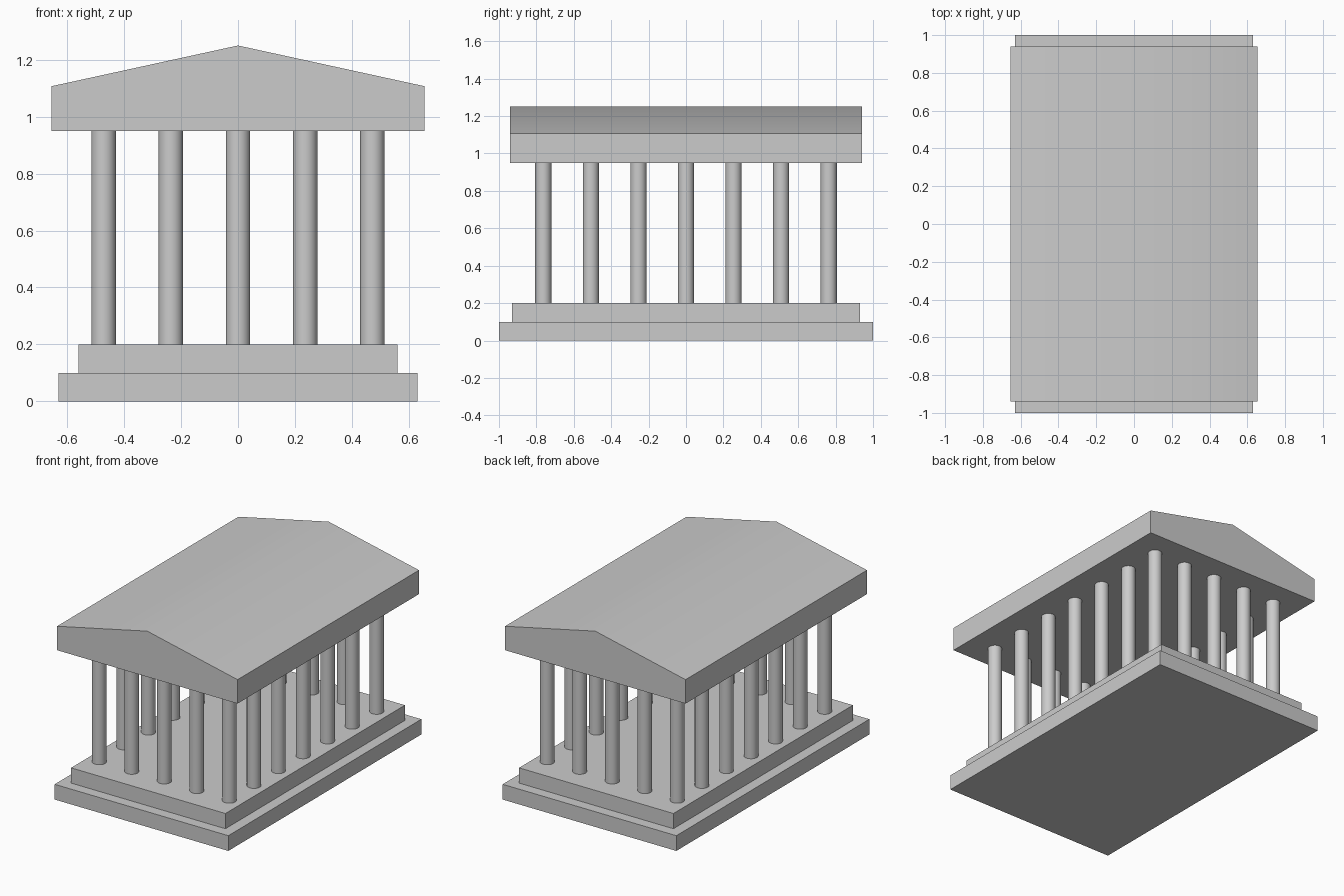
import bpy, bmesh, math

if "Cube" in bpy.data.objects:
    bpy.data.objects.remove(bpy.data.objects["Cube"])


def box(name, half_x, half_y, z0, z1):
    bpy.ops.mesh.primitive_cube_add(size=1, location=(0, 0, (z0 + z1) / 2))
    ob = bpy.context.object
    ob.name = name
    ob.scale = (2 * half_x, 2 * half_y, z1 - z0)
    bpy.ops.object.transform_apply(location=False, rotation=False, scale=True)
    return ob


def column(name, x, y):
    bpy.ops.mesh.primitive_cylinder_add(vertices=32, radius=0.043, depth=0.75,
                                        location=(x, y, 0.575))
    bpy.context.object.name = name
    bpy.ops.object.shade_smooth_by_angle(angle=math.radians(30))


# Stepped base
box("lower_step", 0.63, 1.0, 0.0, 0.1)
box("upper_step", 0.56, 0.93, 0.1, 0.2)

# Columns around the perimeter only
NX, NY, CX, CY = 5, 7, 0.472, 0.763
for i in range(NX):
    for j in range(NY):
        if i in (0, NX - 1) or j in (0, NY - 1):
            column(f"column_{i}_{j}", CX * (2 * i / (NX - 1) - 1),
                   CY * (2 * j / (NY - 1) - 1))

# Gabled roof: front profile extruded along y
profile = [(-0.655, 0.95), (0.655, 0.95), (0.655, 1.107), (0, 1.25), (-0.655, 1.107)]
bm = bmesh.new()
face = bm.faces.new([bm.verts.new((x, -0.94, z)) for x, z in profile])
ext = bmesh.ops.extrude_face_region(bm, geom=[face])
bmesh.ops.translate(bm, vec=(0, 1.88, 0),
                    verts=[g for g in ext["geom"] if isinstance(g, bmesh.types.BMVert)])
bmesh.ops.recalc_face_normals(bm, faces=bm.faces)
mesh = bpy.data.meshes.new("roof")
bm.to_mesh(mesh)
bm.free()
roof = bpy.data.objects.new("roof", mesh)
bpy.context.collection.objects.link(roof)

# Soft ridge, sharp eaves
bpy.ops.object.select_all(action='DESELECT')
roof.select_set(True)
bpy.context.view_layer.objects.active = roof
bpy.ops.object.shade_smooth_by_angle(angle=math.radians(30))
